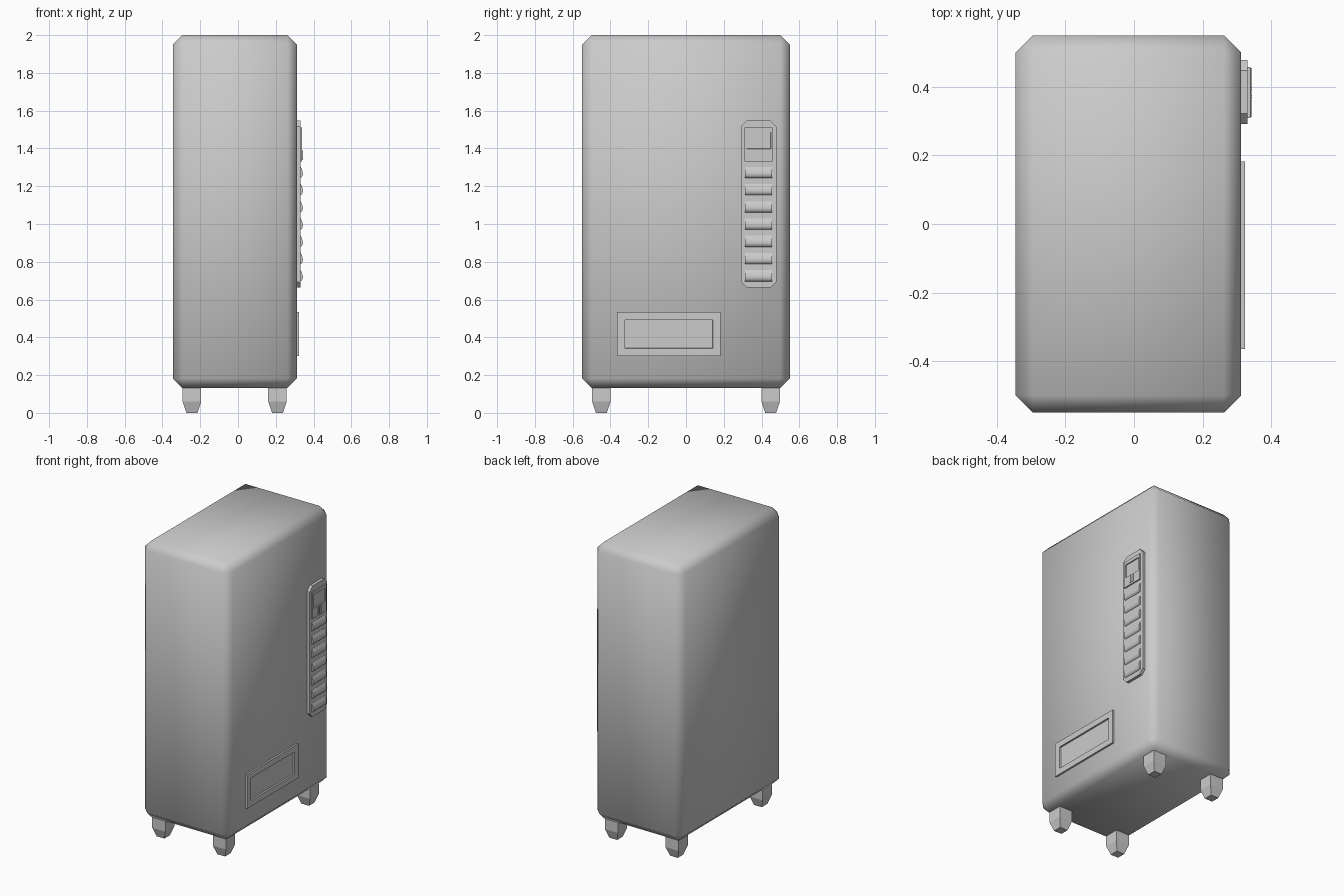
import bpy, bmesh

if "Cube" in bpy.data.objects:
    bpy.data.objects.remove(bpy.data.objects["Cube"])


def finish(name, bm, smooth=None):
    bmesh.ops.recalc_face_normals(bm, faces=bm.faces)
    me = bpy.data.meshes.new(name)
    bm.to_mesh(me)
    bm.free()
    ob = bpy.data.objects.new(name, me)
    bpy.context.collection.objects.link(ob)
    if smooth == "all":
        for p in me.polygons:
            p.use_smooth = True
    return ob


def box_bm(x0, x1, y0, y1, z0, z1):
    bm = bmesh.new()
    bmesh.ops.create_cube(bm, size=1)
    for v in bm.verts:
        v.co = (x1 if v.co.x > 0 else x0,
                y1 if v.co.y > 0 else y0,
                z1 if v.co.z > 0 else z0)
    return bm


def prism(name, profile, axis, a, b):
    """Extrude a 2D profile along x (profile = y,z) or y (profile = x,z)."""
    bm = bmesh.new()
    pts = [(a, p, q) if axis == "x" else (p, a, q) for p, q in profile]
    face = bm.faces.new([bm.verts.new(p) for p in pts])
    geo = bmesh.ops.extrude_face_region(bm, geom=[face])["geom"]
    step = (b - a, 0, 0) if axis == "x" else (0, b - a, 0)
    bmesh.ops.translate(bm, vec=step,
                        verts=[g for g in geo if isinstance(g, bmesh.types.BMVert)])
    return finish(name, bm)


def recessed_panel(name, x0, x1, outer, inner, floor_x):
    """Raised plate on the +x side with a rectangular sunken window."""
    bm = box_bm(x0, x1, *outer)
    bm.normal_update()
    face = max(bm.faces, key=lambda f: f.normal.x)
    bmesh.ops.inset_individual(bm, faces=[face], thickness=0.02)
    cy, cz = face.calc_center_median().yz
    for v in face.verts:
        v.co.y = inner[1] if v.co.y > cy else inner[0]
        v.co.z = inner[3] if v.co.z > cz else inner[2]
    bmesh.ops.inset_individual(bm, faces=[face], thickness=0.002)
    for v in face.verts:
        v.co.x = floor_x
    return finish(name, bm)


# cabinet: softly shaded box with a single chamfer
bm = box_bm(-0.345, 0.312, -0.55, 0.55, 0.132, 2.0)
bmesh.ops.bevel(bm, geom=bm.edges[:], offset=0.05, segments=1, affect='EDGES')
finish("cabinet", bm, "all")

# four tapered feet
for side, cx in (("back", -0.244), ("front", 0.209)):
    for end, cy in (("left", -0.448), ("right", 0.448)):
        bm = bmesh.new()
        rings = [[bm.verts.new((cx + sx * r, cy + sy * r, z))
                  for sx, sy in ((-1, -1), (1, -1), (1, 1), (-1, 1))]
                 for r, z in ((0.029, 0), (0.049, 0.06), (0.049, 0.135))]
        for lo, hi in zip(rings, rings[1:]):
            for i in range(4):
                j = (i + 1) % 4
                bm.faces.new((lo[i], lo[j], hi[j], hi[i]))
        bm.faces.new(rings[0])
        bm.faces.new(rings[-1])
        finish(f"foot_{side}_{end}", bm)

# keypad backing plate with clipped corners
y0, y1, z0, z1, c = 0.292, 0.478, 0.663, 1.547, 0.03
prism("keypad_plate",
      [(y0 + c, z0), (y1 - c, z0), (y1, z0 + c), (y1, z1 - c),
       (y1 - c, z1), (y0 + c, z1), (y0, z1 - c), (y0, z0 + c)], "x", 0.305, 0.331)

# display with sunken screen and coin slot
recessed_panel("display", 0.32, 0.339, (0.309, 0.458, 1.33, 1.51),
               (0.322, 0.449, 1.397, 1.488), 0.333)
for i, y in enumerate((0.368, 0.392)):
    finish(f"coin_slot_rail_{i}", box_bm(0.33, 0.344, y, y + 0.008, 1.34, 1.39))

# seven rounded selection buttons
for i in range(7):
    z = 1.272 - i * 0.0913
    ob = prism(f"button_{i}",
               [(0.325, z + 0.031), (0.332, z + 0.031), (0.339, z + 0.016),
                (0.343, z), (0.343, z - 0.012), (0.338, z - 0.023),
                (0.331, z - 0.028), (0.325, z - 0.028)], "y", 0.312, 0.455)
    bpy.ops.object.select_all(action='DESELECT')
    ob.select_set(True)
    bpy.context.view_layer.objects.active = ob
    bpy.ops.object.shade_smooth_by_angle(angle=0.9)

# delivery hatch: raised frame with sunken flap
recessed_panel("delivery_hatch", 0.305, 0.324, (-0.364, 0.182, 0.302, 0.533),
               (-0.324, 0.142, 0.342, 0.493), 0.314)
